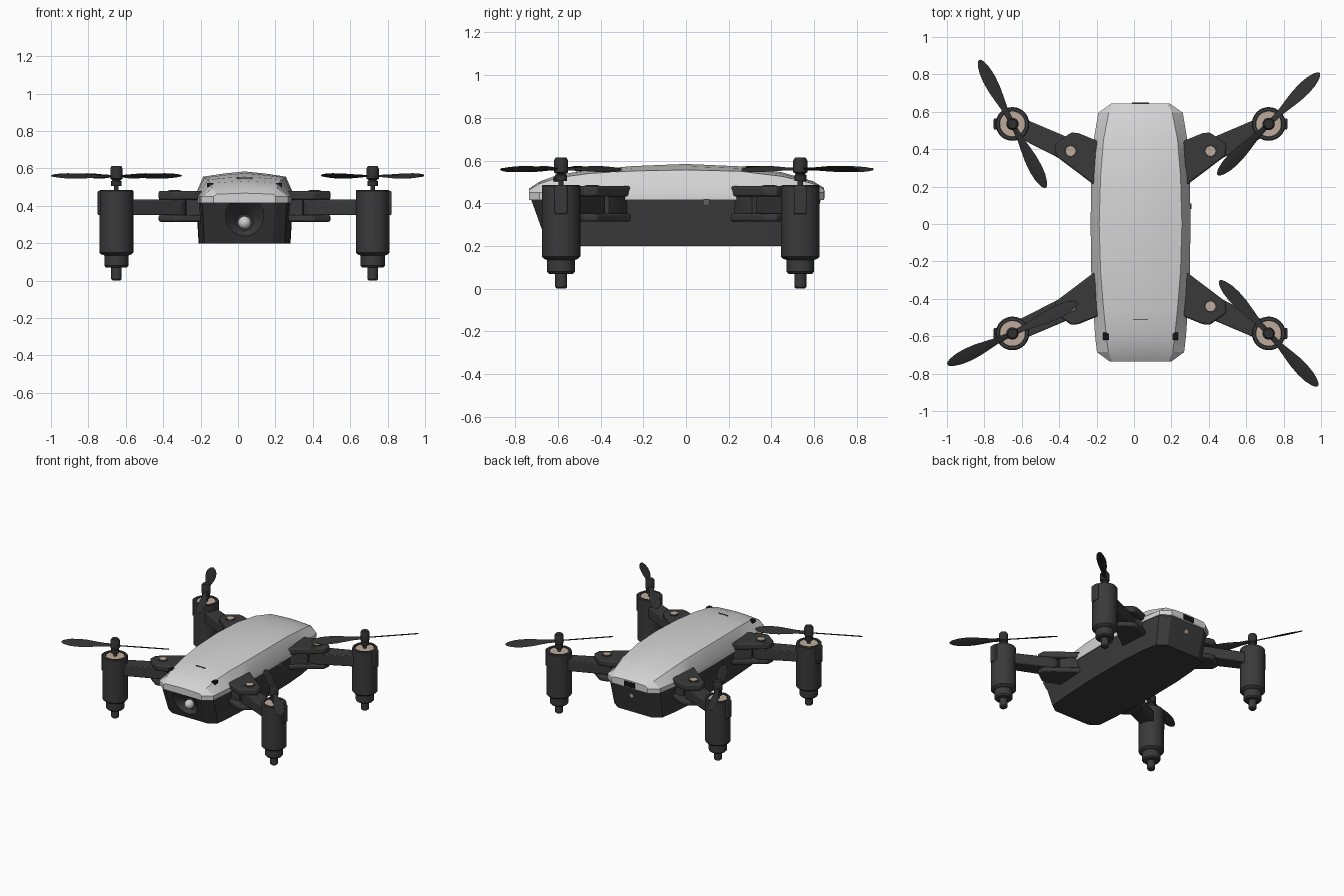
import bpy, bmesh, math
from mathutils import Matrix, Vector

if "Cube" in bpy.data.objects:
    bpy.data.objects.remove(bpy.data.objects["Cube"])

CX, CY = 0.035, -0.025          # centre of the airframe


def material(name, r, g, b):
    m = bpy.data.materials.new(name)
    m.diffuse_color = (r, g, b, 1)
    m.use_nodes = True
    m.node_tree.nodes["Principled BSDF"].inputs["Base Color"].default_value = m.diffuse_color
    return m


SHELL = material("light grey shell", 0.66, 0.66, 0.66)
DARK = material("dark grey plastic", 0.042, 0.042, 0.042)
PROP = material("black rotor plastic", 0.03, 0.03, 0.03)
COPPER = material("beige metal", 0.52, 0.41, 0.33)
LENS = material("pale lens", 0.6, 0.6, 0.58)
BLACK = material("black recess", 0.008, 0.008, 0.008)
BUTTON = material("mid grey button", 0.12, 0.12, 0.12)


def finish(name, bm, mat, bevel=0.0, angle=30):
    bmesh.ops.recalc_face_normals(bm, faces=bm.faces)
    me = bpy.data.meshes.new(name)
    bm.to_mesh(me)
    bm.free()
    ob = bpy.data.objects.new(name, me)
    bpy.context.collection.objects.link(ob)
    me.materials.append(mat)
    bpy.ops.object.select_all(action='DESELECT')
    ob.select_set(True)
    bpy.context.view_layer.objects.active = ob
    bpy.ops.object.shade_smooth_by_angle(angle=math.radians(angle))
    if bevel:
        mod = ob.modifiers.new("bevel", 'BEVEL')
        mod.width, mod.segments = bevel, 2
    return ob


def loft(name, rings, mat, **kw):
    """Skin closed rings of equal length and cap both ends."""
    bm = bmesh.new()
    vs = [[bm.verts.new(p) for p in r] for r in rings]
    n = len(rings[0])
    for a, b in zip(vs, vs[1:]):
        for i in range(n):
            j = (i + 1) % n
            bm.faces.new((a[i], a[j], b[j], b[i]))
    bm.faces.new(vs[0])
    bm.faces.new(vs[-1])
    return finish(name, bm, mat, **kw)


def prism(name, pts, z0, z1, mat, **kw):
    return loft(name, [[(x, y, z) for x, y in pts] for z in (z0, z1)], mat, **kw)


def box(name, c, s, mat, **kw):
    x, y = s[0] / 2, s[1] / 2
    pts = [(c[0] + a * x, c[1] + b * y) for a, b in ((-1, -1), (1, -1), (1, 1), (-1, 1))]
    return prism(name, pts, c[2] - s[2] / 2, c[2] + s[2] / 2, mat, **kw)


def lathe(name, profile, x, y, mat, n=32):
    """Turn (radius, z) points around a vertical axis; ends are capped."""
    rings = [[(x + r * math.cos(t), y + r * math.sin(t), z)
              for t in (2 * math.pi * i / n for i in range(n))] for r, z in profile]
    return loft(name, rings, mat)


def cone(name, x, y0, y1, z, r0, r1, mat):
    """Round part lying along y."""
    rings = [[(x + r * math.cos(t), y, z + r * math.sin(t))
              for t in (math.pi * i / 16 for i in range(32))] for y, r in ((y0, r0), (y1, r1))]
    return loft(name, rings, mat)


# upper shell: cross-sections along y (y, half width, top half width, edge z, ridge z)
sections = [
    (-0.735, .165, .150, .462, .468), (-0.685, .233, .172, .492, .502),
    (-0.60, .243, .183, .520, .533), (-0.45, .253, .198, .540, .556),
    (-0.25, .264, .214, .551, .574), (0, .267, .221, .556, .584),
    (0.25, .264, .214, .550, .573), (0.45, .250, .198, .526, .545),
    (0.595, .226, .170, .492, .503), (0.645, .155, .140, .466, .473)]
rings = []
for y, w, t, ze, zc in sections:
    half = [(w, .415), (w, .45), (t, ze), (t * .5, zc - (zc - ze) * .4)]
    rings.append([(CX + x, y, z) for x, z in half] + [(CX, y, zc)]
                 + [(CX - x, y, z) for x, z in reversed(half)])
loft("upper_shell", rings, SHELL, angle=25)

# lower body: chamfered plan outline, drawn in towards the flat belly
plan = [(s[1], s[0]) for s in sections]


def body_ring(kx, front, rear, z):
    pts = [(x * kx, y * (front if y < 0 else rear)) for x, y in plan]
    return [(CX + x, y, z) for x, y in pts] + [(CX - x, y, z) for x, y in reversed(pts)]


body = loft("lower_body", [body_ring(.92, .88, .9, .2), body_ring(.97, .99, .98, .425)], DARK, angle=20)

# conical camera recess and lens
cutter = cone("camera_recess_cutter", CX, -.76, -.635, .31, .17, .045, DARK)
cutter.hide_render = True
mod = body.modifiers.new("recess", 'BOOLEAN')
mod.operation, mod.object, mod.solver = 'DIFFERENCE', cutter, 'EXACT'
bpy.context.view_layer.objects.active = body
bpy.ops.object.modifier_apply(modifier="recess")
bpy.data.objects.remove(cutter)
bm = bmesh.new()
bmesh.ops.create_uvsphere(bm, u_segments=20, v_segments=12, radius=.035,
                          matrix=Matrix.Translation((CX, -.65, .31)))
finish("camera_lens", bm, LENS)

# small shell and body details
box("shell_seam", (CX, -.51, .547), (.08, .006, .008), BUTTON)
for s in (-1, 1):
    box("nose_vent", (CX + s * .185, -.60, .512), (.03, .04, .022), BLACK)
box("rear_port", (CX, .643, .442), (.09, .012, .04), BLACK)
cone("rear_screw", CX, .58, .622, .345, .016, .016, COPPER)
box("side_button", (.298, .095, .405), (.02, .03, .03), BUTTON)

# folding arms, motors and rotors
bracket = [(.215, .20), (.25, .235), (.455, .39), (.46, .45), (.37, .515), (.33, .51), (.215, .463)]
core = [(.2, .24), (.25, .25), (.35, .335), (.31, .45), (.2, .45)]
motor_profile = [(.02, 0), (.028, .008), (.028, .07), (.056, .07), (.065, .08), (.065, .135),
                 (.08, .14), (.09, .15), (.09, .48), (.085, .486), (.07, .486), (.07, .472)]
hub_profile = [(.012, .47), (.012, .505), (.028, .505), (.028, .532), (.02, .537),
               (.033, .545), (.033, .6), (.025, .614)]
blade = [(.015, .03), (.09, .036), (.15, .055), (.21, .072), (.27, .077), (.32, .068),
         (.36, .046), (.378, .026), (.385, .01)]
PIVOT, MOTOR = Vector((.374, .415)), Vector((.685, .56))
axis = (MOTOR - PIVOT).normalized()
side = Vector((-axis.y, axis.x))
arm = [PIVOT + .062 * (axis * math.cos(t) + side * math.sin(t))
       for t in (math.pi * (.5 + i / 10) for i in range(11))]
arm += [MOTOR - side * .05, MOTOR + side * .05]

corners = (("front_left", -1, -1, 25.5), ("front_right", 1, -1, -47),
           ("rear_left", -1, 1, 117.5), ("rear_right", 1, 1, 45))
for name, sx, sy, turn in corners:
    def place(pts):
        return [(CX + sx * p[0], CY + sy * p[1]) for p in pts]

    prism(name + "_bracket_top", place(bracket), .432, .48, DARK, bevel=.01)
    prism(name + "_bracket_bottom", place(bracket), .315, .352, DARK, bevel=.01)
    prism(name + "_bracket_core", place(core), .33, .45, DARK)
    prism(name + "_arm", place(arm), .35, .433, DARK, bevel=.006)
    (px, py), (mx, my) = place([PIVOT, MOTOR])
    lathe(name + "_hinge_ring", [(.036, .47), (.036, .483)], px, py, PROP)
    lathe(name + "_hinge_screw", [(.026, .47), (.026, .486)], px, py, COPPER)
    lathe(name + "_motor_leg", motor_profile, mx, my, DARK)
    lathe(name + "_motor_cap", [(.066, .46), (.066, .48)], mx, my, COPPER)
    box(name + "_motor_clip", (mx + sx * .083, my, .415), (.034, .06, .13), DARK, bevel=.006)
    lathe(name + "_rotor_hub", hub_profile, mx, my, PROP, n=24)
    # pitched blades; diagonal pairs turn the same way
    pitch = math.radians(22) * (-1 if sx == sy else 1)
    for k in (0, 180):
        mat = (Matrix.Translation((mx, my, .56)) @ Matrix.Rotation(math.radians(turn + k), 4, 'Z')
               @ Matrix.Rotation(pitch, 4, 'X'))
        rings = [[mat @ Vector(p) for p in ((r, -w / 2, 0), (r, 0, -.004), (r, w / 2, 0), (r, 0, .004))]
                 for r, w in blade]
        loft(name + "_rotor_blade", rings, PROP, angle=40)
